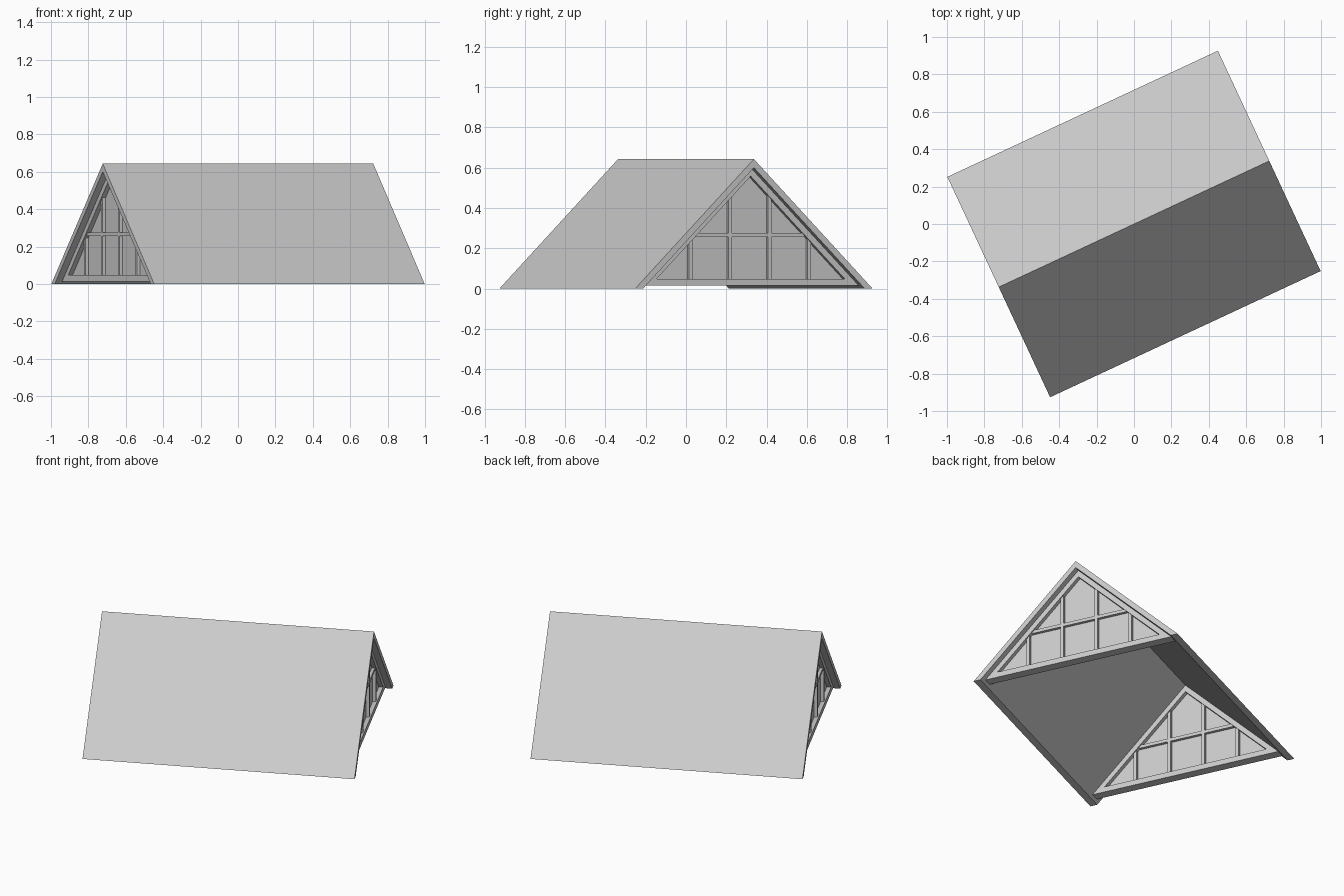
import bpy, bmesh, math
from mathutils import Matrix

if "Cube" in bpy.data.objects:
    bpy.data.objects.remove(bpy.data.objects["Cube"])

TURN = Matrix.Rotation(math.radians(25), 4, 'Z')
HALF_LEN = 0.798      # half ridge length
HALF_W = 0.65         # half width at the eaves
TOP = 0.643           # ridge height
WALL_U = 0.732        # centre plane of each glazed gable
FRAME_D = 0.029       # half depth of the gable frame


def finish(name, bm):
    bmesh.ops.recalc_face_normals(bm, faces=bm.faces)
    bm.transform(TURN)
    mesh = bpy.data.meshes.new(name)
    bm.to_mesh(mesh)
    bm.free()
    bpy.context.collection.objects.link(bpy.data.objects.new(name, mesh))


def prism(name, outlines, u0, u1):
    """Extrude (v, z) outlines along the ridge direction u."""
    bm = bmesh.new()
    for outline in outlines:
        face = bm.faces.new([bm.verts.new((u0, v, z)) for v, z in outline])
        new = bmesh.ops.extrude_face_region(bm, geom=[face])['geom']
        bmesh.ops.translate(bm, vec=(u1 - u0, 0, 0),
                            verts=[g for g in new if isinstance(g, bmesh.types.BMVert)])
    finish(name, bm)


def ring(name, outer, inner, u0, u1):
    """Triangular frame with a triangular opening."""
    bm = bmesh.new()
    loops = [[bm.verts.new((u, v, z)) for v, z in pts]
             for u, pts in ((u0, outer), (u1, outer), (u1, inner), (u0, inner))]
    for k in range(4):
        a, b = loops[k], loops[(k + 1) % 4]
        for i in range(3):
            j = (i + 1) % 3
            bm.faces.new((a[i], a[j], b[j], b[i]))
    finish(name, bm)


def rect(v0, v1, z0, z1):
    return [(v0, z0), (v1, z0), (v1, z1), (v0, z1)]


def triangle(apex, base):
    half = (apex - base) * HALF_W / TOP
    return [(-half, base), (half, base), (0, apex)]


# Roof: one folded slab, eaves cut level with the ground
T = 0.043
prism("roof", [[(-HALF_W, 0), (0, TOP), (HALF_W, 0),
                (HALF_W - T, 0), (0, TOP - T), (-HALF_W + T, 0)]], -HALF_LEN, HALF_LEN)

# Outlines of the gable frame and its opening
SILL, APEX = 0.048, 0.558
outer = triangle(TOP - T, 0.014)
inner = triangle(APEX, SILL)

for side, label in ((-1, "left"), (1, "right")):
    u = side * WALL_U
    ring(label + "_gable_frame", outer, inner, u - FRAME_D, u + FRAME_D)
    # Glass sheet in the middle of the frame
    prism(label + "_glass", [inner], u - 0.003, u + 0.003)
    # Glazing bars: four uprights and one cross bar, ends buried in the frame
    bars = [rect(v - 0.01, v + 0.01, SILL - 0.01, APEX - abs(v) + 0.015)
            for v in (-0.325, -0.108, 0.108, 0.325)]
    bars.append(rect(-0.3, 0.3, 0.256, 0.276))
    prism(label + "_glazing_bars", bars, u - 0.021, u + 0.021)
